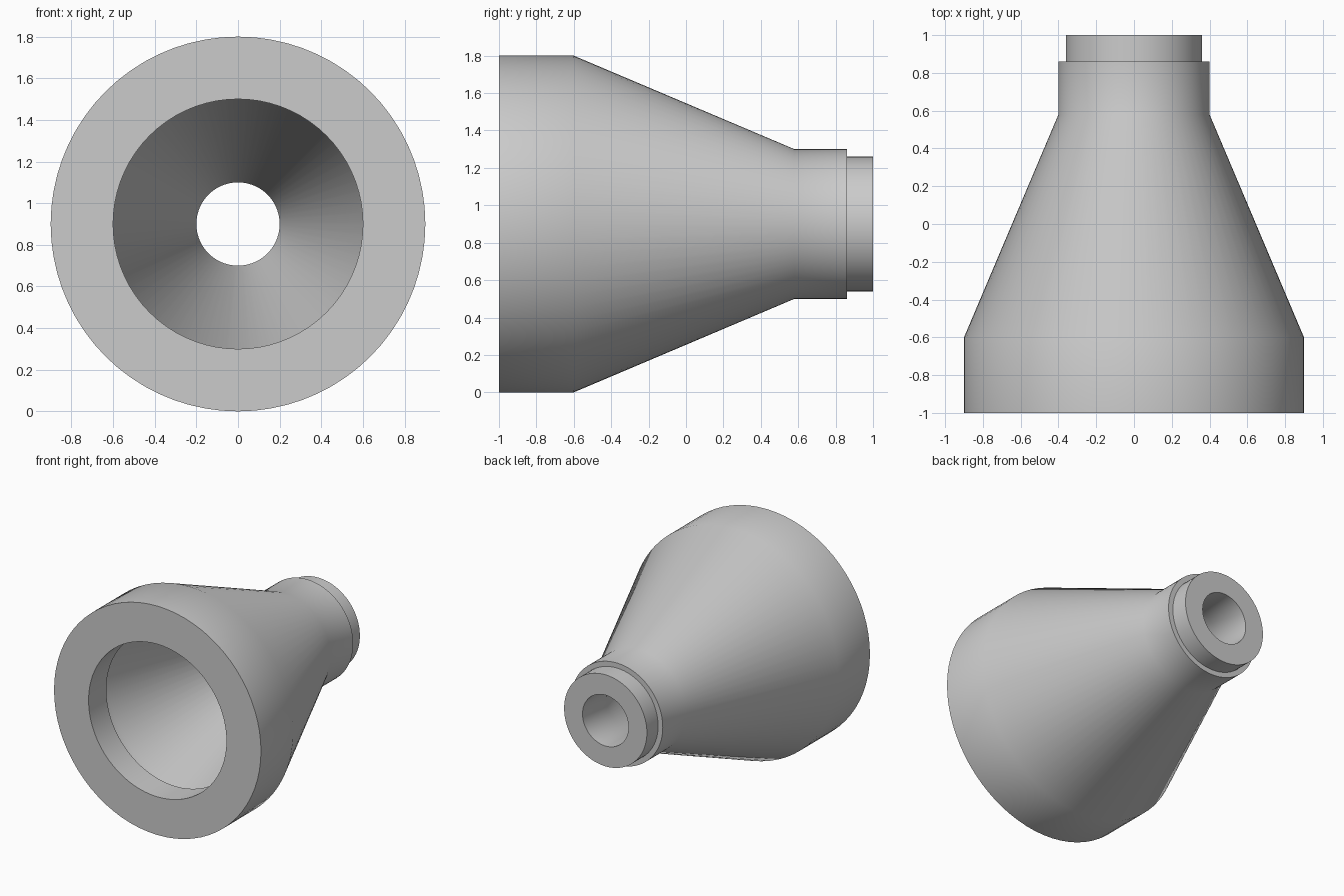
import bpy, bmesh, math
from mathutils import Vector, Matrix

cube = bpy.data.objects.get("Cube")
if cube:
    bpy.data.objects.remove(cube, do_unlink=True)

AXIS_HEIGHT = 0.9
SEGMENTS = 72

grey = bpy.data.materials.new("light_grey")
grey.use_nodes = True
colour = (0.6, 0.6, 0.6, 1)
grey.diffuse_color = colour
grey.node_tree.nodes["Principled BSDF"].inputs["Base Color"].default_value = colour


def revolve(name, profile, material):
    """Turn a closed (radius, y) profile around the horizontal y axis."""
    bm = bmesh.new()
    verts = [bm.verts.new((r, y, 0)) for r, y in profile]
    edges = [bm.edges.new((a, b)) for a, b in zip(verts, verts[1:] + verts[:1])]
    bmesh.ops.spin(bm, geom=verts + edges, cent=(0, 0, 0), axis=(0, 1, 0),
                   angle=math.tau, steps=SEGMENTS, use_merge=True)
    bmesh.ops.remove_doubles(bm, verts=bm.verts, dist=0.0001)
    bmesh.ops.recalc_face_normals(bm, faces=bm.faces)
    bmesh.ops.translate(bm, verts=bm.verts, vec=(0, 0, AXIS_HEIGHT))
    mesh = bpy.data.meshes.new(name)
    bm.to_mesh(mesh)
    bm.free()
    mesh.materials.append(material)
    obj = bpy.data.objects.new(name, mesh)
    bpy.context.collection.objects.link(obj)
    return obj


# Outside: wide rim, taper, neck and stepped collar
outside = [(0.9, -1), (0.9, -0.6), (0.4, 0.58), (0.4, 0.86), (0.36, 0.86), (0.36, 1)]
# Inside: narrow bore, conical chamber and front mouth behind a lip
inside = [(0.2, 1), (0.2, 0.7), (0.72, -0.6), (0.72, -0.78), (0.6, -0.78), (0.6, -1)]

body = revolve("reducer_body", outside + inside, grey)

# Smooth round walls with crisp steps
bpy.ops.object.select_all(action='DESELECT')
body.select_set(True)
bpy.context.view_layer.objects.active = body
bpy.ops.object.shade_smooth_by_angle(angle=math.radians(30))
